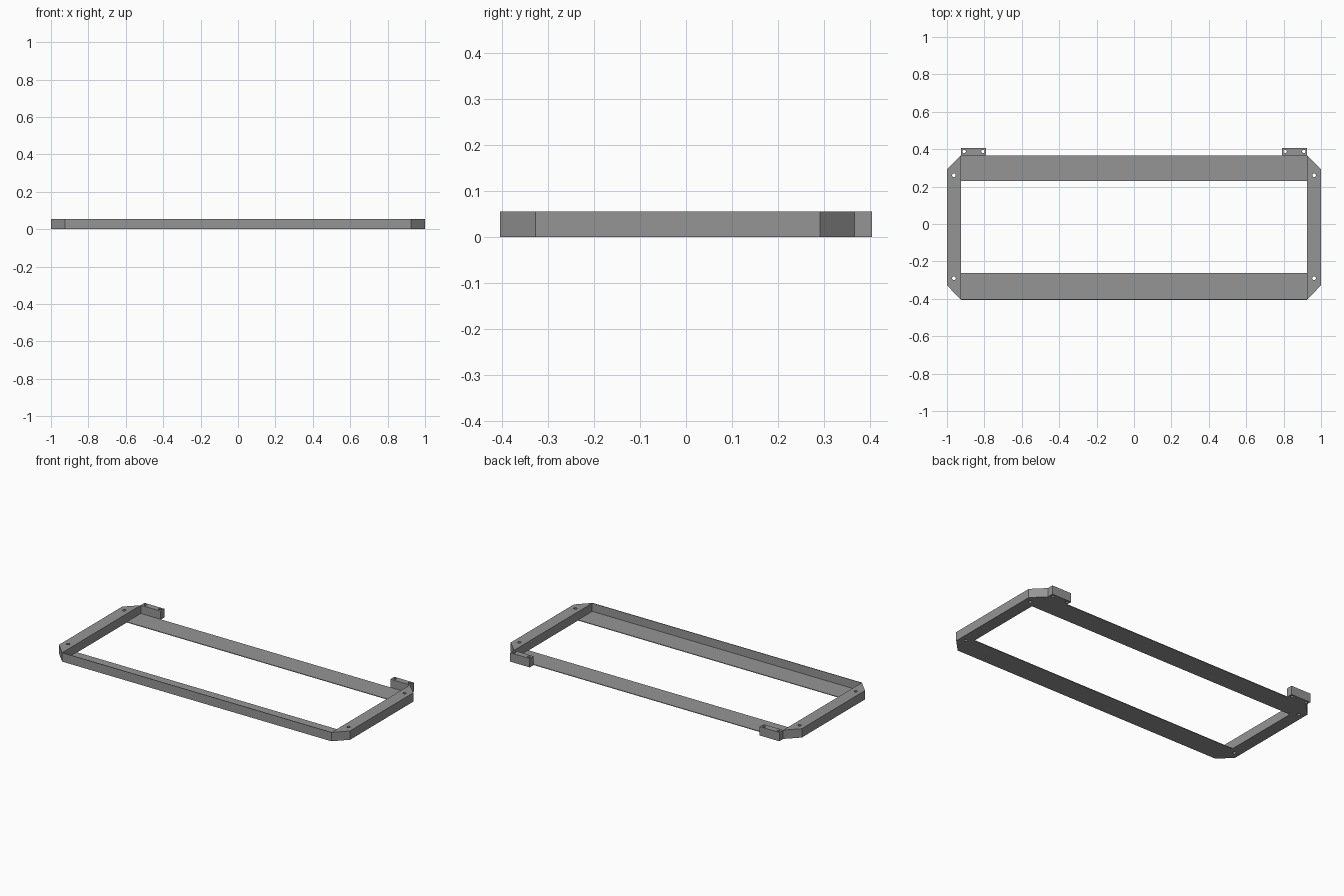
import bpy, bmesh

if "Cube" in bpy.data.objects:
    bpy.data.objects.remove(bpy.data.objects["Cube"])

H = 0.055      # frame height
T = 0.004      # sheet thickness
Y0, Y1 = -0.405, 0.367

grey = bpy.data.materials.new("steel grey")
grey.diffuse_color = (0.30, 0.30, 0.30, 1)
grey.use_nodes = True
grey.node_tree.nodes["Principled BSDF"].inputs["Base Color"].default_value = grey.diffuse_color


def prism(name, outline, height):
    """Extrude a counter-clockwise plan outline up from the ground."""
    bm = bmesh.new()
    face = bm.faces.new([bm.verts.new((x, y, 0)) for x, y in outline])
    top = bmesh.ops.extrude_face_region(bm, geom=[face])["geom"]
    bmesh.ops.translate(bm, vec=(0, 0, height),
                        verts=[v for v in top if isinstance(v, bmesh.types.BMVert)])
    bmesh.ops.recalc_face_normals(bm, faces=bm.faces[:])
    mesh = bpy.data.meshes.new(name)
    bm.to_mesh(mesh)
    bm.free()
    mesh.materials.append(grey)
    obj = bpy.data.objects.new(name, mesh)
    bpy.context.collection.objects.link(obj)
    return obj


def box(name, x0, x1, y0, y1, height):
    return prism(name, [(x0, y0), (x1, y0), (x1, y1), (x0, y1)], height)


def drill(obj, x, y, radius):
    """Cut a vertical through hole."""
    bpy.ops.mesh.primitive_cylinder_add(vertices=16, radius=radius, depth=0.3,
                                        location=(x, y, 0))
    cutter = bpy.context.object
    cutter.name = "hole_cutter"
    cutter.data.materials.append(grey)
    cutter.hide_render = True
    cutter.hide_set(True)
    mod = obj.modifiers.new("hole", "BOOLEAN")
    mod.operation = "DIFFERENCE"
    mod.solver = "EXACT"
    mod.object = cutter


# Flat strips along the front and back, and the thin upright front wall
box("back_plate", -0.925, 0.925, 0.23, Y1, T)
box("front_plate", -0.925, 0.925, Y0 + T, -0.262, T)
box("front_wall", -0.925, 0.925, Y0, Y0 + T, H)

for s, side in ((-1, "left"), (1, "right")):
    # Side rail with chamfered outer corners
    pts = [(0.925, Y0), (1, -0.328), (1, 0.292), (0.925, Y1)]
    rail = prism(side + "_rail", [(s * x, y) for x, y in pts], H)
    for y in (-0.29, 0.26):
        drill(rail, s * 0.963, y, 0.01)

    # Mounting tab behind the back plate
    xs = sorted((s * 0.925, s * 0.79))
    tab = box(side + "_tab", xs[0], xs[1], Y1, 0.405, H)
    for x in (0.908, 0.808):
        drill(tab, s * x, 0.388, 0.009)
